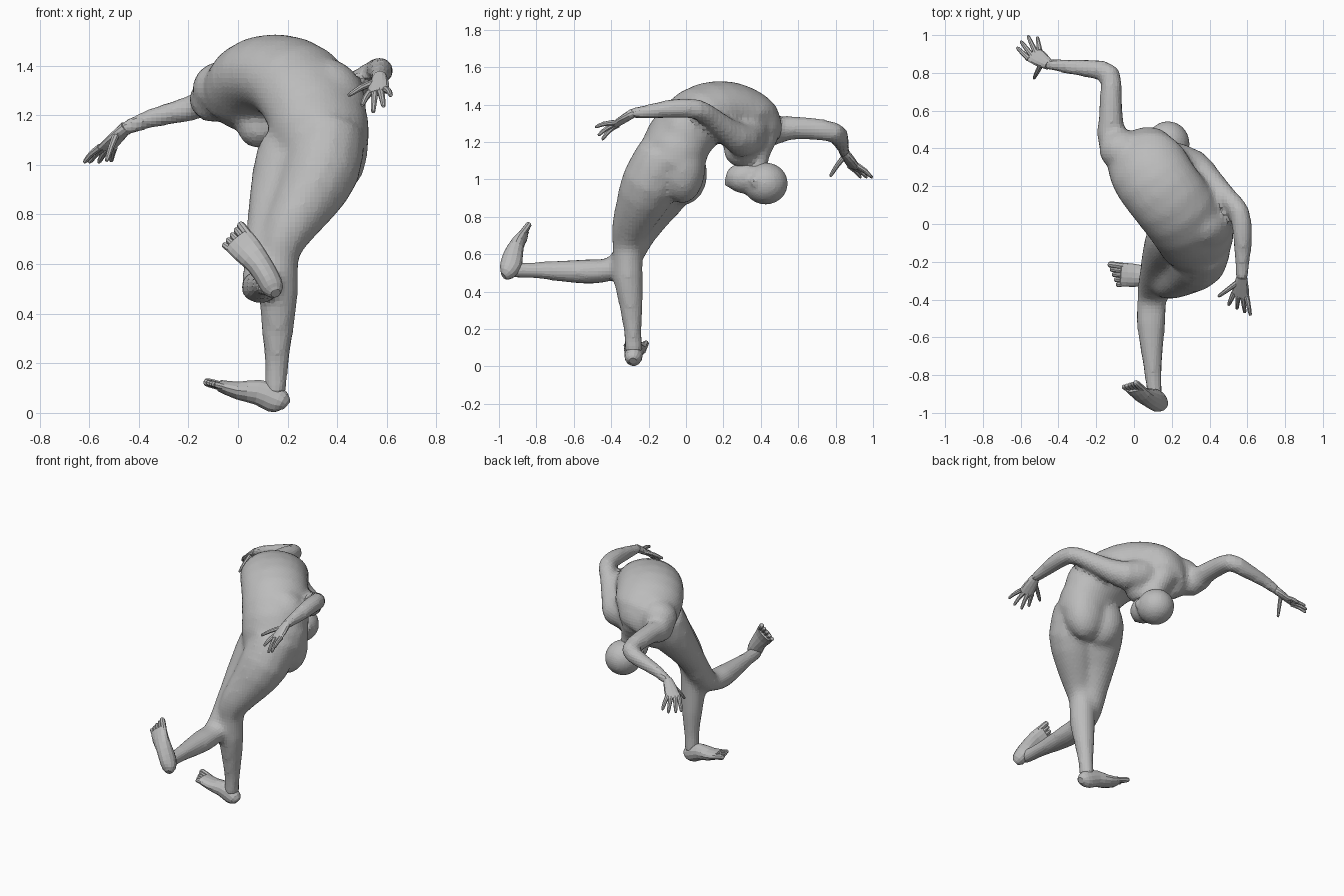
import bpy, bmesh, math
from mathutils import Vector, Matrix

cube = bpy.data.objects.get("Cube")
if cube:
    bpy.data.objects.remove(cube, do_unlink=True)

# One plain grey for the whole figure
grey = bpy.data.materials.new("clay grey")
grey.use_nodes = True
grey.diffuse_color = (0.5, 0.5, 0.5, 1)
shader = next(n for n in grey.node_tree.nodes if n.type == 'BSDF_PRINCIPLED')
shader.inputs["Base Color"].default_value = (0.5, 0.5, 0.5, 1)
shader.inputs["Roughness"].default_value = 0.8


def refine(rings):
    """Insert a smoothly curved ring between each pair of rings."""
    full = [tuple(r[:4]) + (r[-1],) for r in rings]
    padded = [full[0], *full, full[-1]]
    result = [full[0]]
    for a, b, c, d in zip(padded, padded[1:], padded[2:], padded[3:]):
        result.append(tuple((9 * (q + r) - p - s) / 16 for p, q, r, s in zip(a, b, c, d)))
        result.append(c)
    return result


def tube(bm, rings, across, sides=14):
    """Loft elliptical rings (x, y, z, half width[, half depth]) along a path."""
    rings = refine(rings)
    centres = [Vector(r[:3]) for r in rings]
    across = Vector(across).normalized()
    last = len(rings) - 1
    loops = []
    for i, ring in enumerate(rings):
        tangent = (centres[min(i + 1, last)] - centres[max(i - 1, 0)]).normalized()
        side = (across - tangent * tangent.dot(across)).normalized()
        other = tangent.cross(side)
        loop = []
        for k in range(sides):
            a = math.tau * k / sides
            offset = side * math.cos(a) * ring[3] + other * math.sin(a) * ring[4]
            loop.append(bm.verts.new(centres[i] + offset))
        loops.append(loop)
    for low, high in zip(loops, loops[1:]):
        for k in range(sides):
            n = (k + 1) % sides
            bm.faces.new((low[k], low[n], high[n], high[k]))
    bm.faces.new(loops[0][::-1])
    bm.faces.new(loops[-1])


def ball(bm, centre, radii):
    """Add an ellipsoid."""
    matrix = Matrix.Translation(centre) @ Matrix.Diagonal((*radii, 1))
    bmesh.ops.create_icosphere(bm, subdivisions=3, radius=1, matrix=matrix)


def finish(bm, name, voxel=0, smooth=0):
    """Turn the parts into an object, fusing them into one skin if asked."""
    bmesh.ops.recalc_face_normals(bm, faces=bm.faces)
    mesh = bpy.data.meshes.new(name)
    bm.to_mesh(mesh)
    bm.free()
    mesh.materials.append(grey)
    ob = bpy.data.objects.new(name, mesh)
    bpy.context.scene.collection.objects.link(ob)
    if voxel:
        skin = ob.modifiers.new("fuse", 'REMESH')
        skin.mode = 'VOXEL'
        skin.voxel_size = voxel
    if smooth:
        soft = ob.modifiers.new("soften", 'SMOOTH')
        soft.factor = 0.5
        soft.iterations = smooth
    return ob


X, Y, Z = (1, 0, 0), (0, 1, 0), (0, 0, 1)
body = bmesh.new()

# Torso, arched over from pelvis to neck
tube(body, [
    (.33, -.07, .97, .13, .10),
    (.335, -.08, 1.08, .2, .17),
    (.31, -.035, 1.22, .21, .17),
    (.235, .07, 1.33, .21, .168),
    (.15, .18, 1.365, .212, .163),
    (.085, .28, 1.345, .215, .16),
    (.06, .37, 1.285, .20, .15),
    (.09, .43, 1.20, .12, .10)], (.89, .46, 0), 24)

# Hip crest, shoulder, chest and buttocks
ball(body, (.36, -.01, 1.23), (.158, .14, .2))
ball(body, (-.06, .39, 1.31), (.125, .11, .11))
for x, y in ((.085, .3), (.2, .29)):
    ball(body, (x, y, 1.155), (.09, .09, .09))
ball(body, (.385, -.02, 1.07), (.14, .125, .2))
ball(body, (.245, -.02, 1.03), (.13, .135, .17))

# Neck
tube(body, [(.10, .41, 1.24, .09), (.15, .38, 1.12, .064), (.175, .38, 1.02, .06)], X)

# Standing leg
tube(body, [
    (.36, -.11, 1.13, .155),
    (.335, -.19, .98, .158),
    (.27, -.25, .85, .13),
    (.198, -.30, .73, .1),
    (.163, -.31, .63, .083),
    (.163, -.31, .48, .08),
    (.16, -.295, .34, .066),
    (.155, -.285, .18, .048),
    (.15, -.28, .07, .048)], X)

# Raised leg
tube(body, [
    (.225, -.05, 1.06, .145),
    (.19, -.10, .95, .137),
    (.145, -.17, .83, .106),
    (.115, -.25, .70, .084),
    (.10, -.32, .58, .08),
    (.095, -.40, .52, .078, .063),
    (.09, -.52, .507, .078, .068),
    (.095, -.68, .51, .06, .056),
    (.102, -.82, .515, .045),
    (.112, -.94, .515, .042)], X)

# Arm reaching back
tube(body, [
    (.0, .38, 1.28, .1),
    (-.115, .44, 1.255, .085),
    (-.122, .55, 1.275, .066),
    (-.122, .68, 1.27, .06),
    (-.128, .795, 1.25, .056),
    (-.22, .82, 1.22, .051),
    (-.36, .835, 1.185, .04),
    (-.47, .85, 1.14, .031)], Z)

# Arm reaching forward
tube(body, [
    (.2, .34, 1.24, .1),
    (.32, .3, 1.21, .092),
    (.41, .22, 1.26, .07),
    (.5, .13, 1.335, .058),
    (.56, .06, 1.375, .055),
    (.573, -.05, 1.38, .054),
    (.575, -.18, 1.365, .043),
    (.57, -.30, 1.35, .031)], Z)
finish(body, "body", 0.02, 6)

# Head with face, nose and ears
head = bmesh.new()
ball(head, (.18, .425, .978), (.115, .12, .113))
ball(head, (.175, .32, 1.008), (.085, .11, .085))
ball(head, (.17, .225, .985), (.016, .022, .028))
for x in (.075, .283):
    ball(head, (x, .37, .99), (.012, .024, .03))
finish(head, "head", 0.014, 2)


def hand(name, wrist, knuckle, across, tips, thumb):
    """Flat palm, four spread fingers and a thumb."""
    bm = bmesh.new()
    wrist, knuckle = Vector(wrist), Vector(knuckle)
    across = Vector(across).normalized()
    middle = wrist.lerp(knuckle, .5)
    tube(bm, [(*wrist, .028, .025), (*middle, .043, .02), (*knuckle, .048, .014)], across, 12)
    back = (knuckle - wrist).normalized() * .012
    roots = [knuckle - back + across * (i - 1.5) * .024 for i in range(4)]
    roots.append(wrist.lerp(knuckle, .3) - across * .018)
    for root, tip in zip(roots, [Vector(t) for t in (*tips, thumb)]):
        bend = root.lerp(tip, .55) + Vector((0, 0, .006))
        nail = root.lerp(tip, .93)
        tube(bm, [(*root, .015), (*bend, .0125), (*nail, .009), (*tip, .004)], across, 8)
    finish(bm, name)


hand("rear_hand", (-.45, .842, 1.152), (-.535, .9, 1.065), (.8, .6, .05),
     [(-.62, .935, 1.01), (-.6, .968, 1.01), (-.562, .997, 1.01), (-.512, .99, 1.015)],
     (-.53, .77, 1.015))
hand("front_hand", (.572, -.28, 1.357), (.562, -.385, 1.29), (1, -.3, .2),
     [(.5, -.43, 1.24), (.545, -.45, 1.212), (.587, -.47, 1.235), (.617, -.485, 1.28)],
     (.445, -.385, 1.28))


def foot(name, path, across):
    """Loft from heel to ball, then five toes, the big one at +across."""
    bm = bmesh.new()
    sizes = [(.02, .02), (.042, .042), (.048, .058), (.051, .052), (.061, .037), (.063, .024)]
    tube(bm, [(*p, *s) for p, s in zip(path, sizes)], across, 14)
    across = Vector(across).normalized()
    end = Vector(path[-1])
    ahead = (end - Vector(path[-2])).normalized()
    for i in range(5):
        radius = .018 if i == 0 else .0135
        root = end + across * (.044 - .0235 * i) - ahead * .015
        tip = root + ahead * (.08 - .011 * i) + across * (.006 - .003 * i)
        tube(bm, [(*root, radius), (*root.lerp(tip, .55), radius),
                  (*root.lerp(tip, .9), radius * .85), (*tip, radius * .35)], across, 8)
    finish(bm, name)


foot("standing_foot", [(.197, -.285, .03), (.18, -.285, .043), (.145, -.28, .058),
                       (.08, -.277, .083), (.0, -.272, .09), (-.075, -.267, .11)], Y)
foot("raised_foot", [(.152, -.975, .482), (.143, -.958, .498), (.122, -.937, .54),
                     (.085, -.922, .6), (.038, -.9, .655), (.0, -.868, .697)], (.8, 0, .5))
